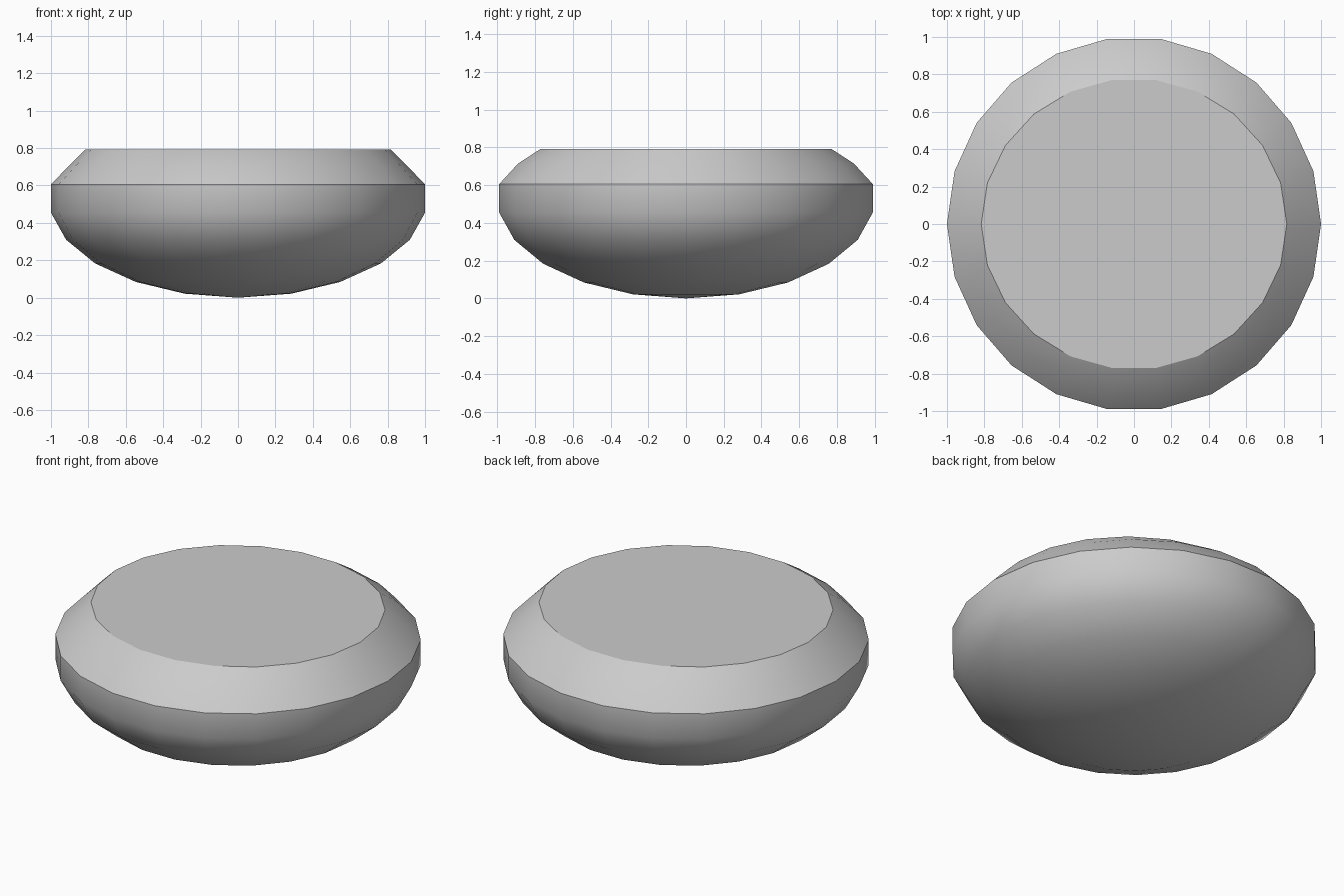
import bpy, bmesh, math

if "Cube" in bpy.data.objects:
    bpy.data.objects.remove(bpy.data.objects["Cube"])

SIDES = 22
STEP = 2 * math.pi / SIDES
HALF_HEIGHT = 0.53
WIDEST = math.sin(5 * STEP)

# Bowl rings: lower part of a squashed sphere, as (x radius, y radius, z)
rings = []
for k in range(1, 7):
    r = math.sin(k * STEP) / WIDEST
    rings.append((r, r, HALF_HEIGHT * (1 - math.cos(k * STEP))))

# Shoulder narrowing to a slightly oval flat top
rings += [(0.895, 0.898, 0.715), (0.817, 0.778, 0.792)]

bm = bmesh.new()
loops = [[bm.verts.new((rx * math.cos(i * STEP), ry * math.sin(i * STEP), z))
          for i in range(SIDES)] for rx, ry, z in rings]

# Side bands
for low, high in zip(loops, loops[1:]):
    for i in range(SIDES):
        j = (i + 1) % SIDES
        bm.faces.new((low[i], low[j], high[j], high[i]))

# Bottom fan and flat top
tip = bm.verts.new((0, 0, 0))
for i in range(SIDES):
    bm.faces.new((tip, loops[0][(i + 1) % SIDES], loops[0][i]))
bm.faces.new(loops[-1])

mesh = bpy.data.meshes.new("rounded_bowl")
bm.to_mesh(mesh)
bm.free()
bowl = bpy.data.objects.new("rounded_bowl", mesh)
bpy.context.collection.objects.link(bowl)

# Smooth curves, crisp rim and top edge
bpy.context.view_layer.objects.active = bowl
bowl.select_set(True)
bpy.ops.object.shade_smooth_by_angle(angle=math.radians(31))
